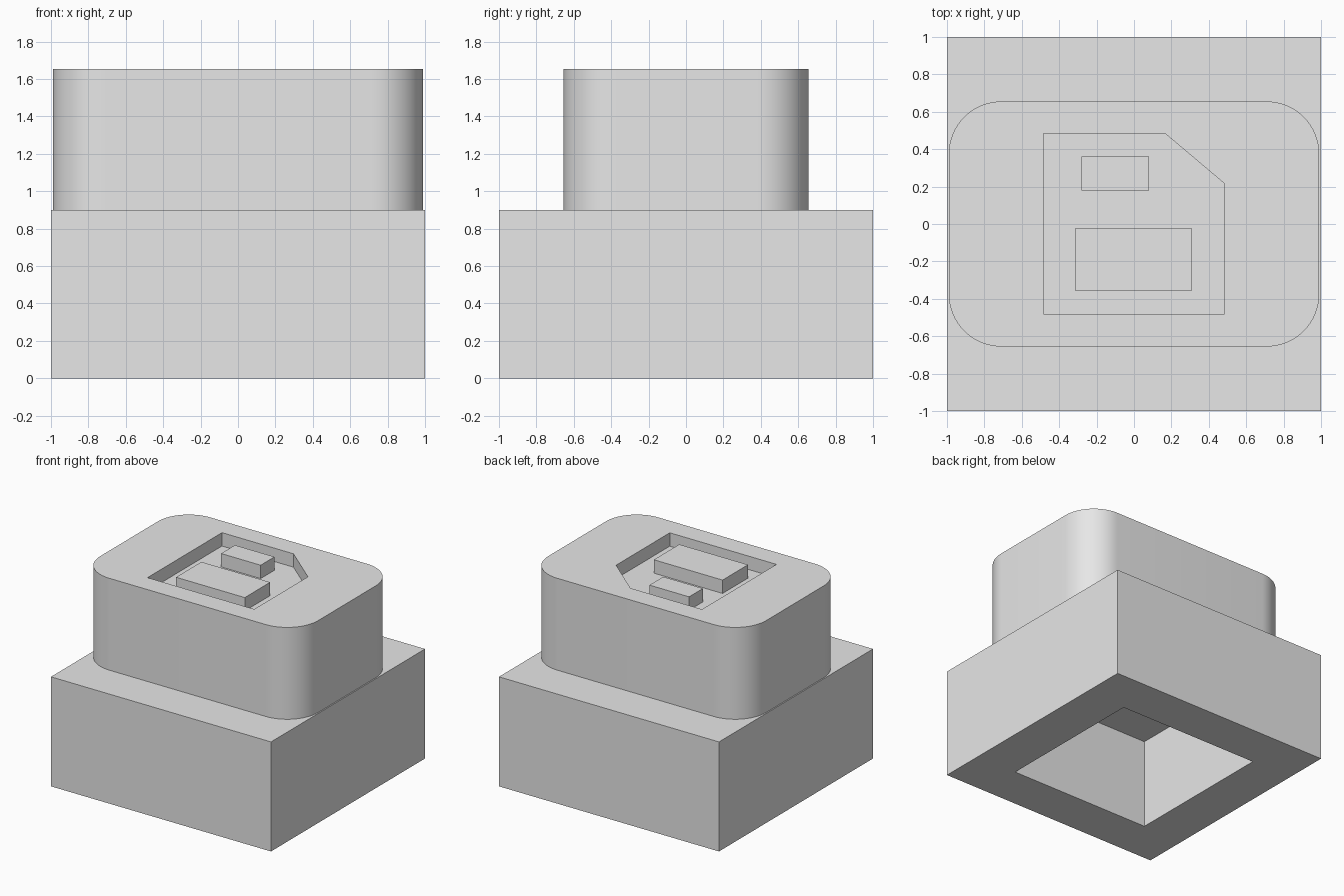
import bpy
import bmesh
import math

cube = bpy.data.objects.get("Cube")
if cube:
    bpy.data.objects.remove(cube, do_unlink=True)

GREY = (0.8, 0.8, 0.8, 1.0)
grey = bpy.data.materials.new("plain grey")
grey.use_nodes = True
grey.diffuse_color = GREY
grey.node_tree.nodes["Principled BSDF"].inputs["Base Color"].default_value = GREY


def prism(name, outline, bottom, top):
    """Extrude a counter-clockwise outline from bottom to top."""
    bm = bmesh.new()
    base = bm.faces.new([bm.verts.new((x, y, bottom)) for x, y in outline])
    grown = bmesh.ops.extrude_face_region(bm, geom=[base], use_keep_orig=True)
    for v in grown["geom"]:
        if isinstance(v, bmesh.types.BMVert):
            v.co.z = top
    bmesh.ops.recalc_face_normals(bm, faces=bm.faces)
    mesh = bpy.data.meshes.new(name)
    bm.to_mesh(mesh)
    bm.free()
    mesh.materials.append(grey)
    obj = bpy.data.objects.new(name, mesh)
    bpy.context.collection.objects.link(obj)
    return obj


def rectangle(x0, x1, y0, y1):
    return [(x0, y0), (x1, y0), (x1, y1), (x0, y1)]


def rounded_rectangle(hx, hy, radius, steps=16):
    points = []
    for corner, (sx, sy) in enumerate([(1, 1), (-1, 1), (-1, -1), (1, -1)]):
        for i in range(steps + 1):
            a = math.pi / 2 * (corner + i / steps)
            points.append((sx * (hx - radius) + radius * math.cos(a),
                           sy * (hy - radius) + radius * math.sin(a)))
    return points


def cut(obj, cutter):
    """Subtract the cutter, then remove it."""
    cutter.hide_render = True
    mod = obj.modifiers.new("cut", "BOOLEAN")
    mod.operation = "DIFFERENCE"
    mod.solver = "EXACT"
    mod.object = cutter
    bpy.context.view_layer.objects.active = obj
    bpy.ops.object.modifier_apply(modifier=mod.name)
    bpy.data.objects.remove(cutter, do_unlink=True)


BASE_TOP, TOP, RECESS_FLOOR = 0.9, 1.655, 1.545

# Square base with a square socket open underneath
base = prism("base", rectangle(-1, 1, -1, 1), 0, BASE_TOP)
cut(base, prism("socket_cutter", rectangle(-0.635, 0.635, -0.635, 0.635), -0.2, 0.735))

# Rounded upper block with a shallow, clipped-corner recess
block = prism("upper_block", rounded_rectangle(0.99, 0.655, 0.28), BASE_TOP, TOP)
recess = [(-0.485, -0.482), (0.485, -0.482), (0.485, 0.215), (0.165, 0.485), (-0.485, 0.485)]
cut(block, prism("recess_cutter", recess, RECESS_FLOOR, TOP + 0.2))

# Raised islands in the recess, flush with the top
prism("small_island", rectangle(-0.28, 0.08, 0.18, 0.36), RECESS_FLOOR, TOP)
prism("large_island", rectangle(-0.315, 0.31, -0.355, -0.025), RECESS_FLOOR, TOP)

# Smooth the rounded corners only
bpy.ops.object.select_all(action="DESELECT")
block.select_set(True)
bpy.context.view_layer.objects.active = block
bpy.ops.object.shade_smooth_by_angle(angle=math.radians(30))
